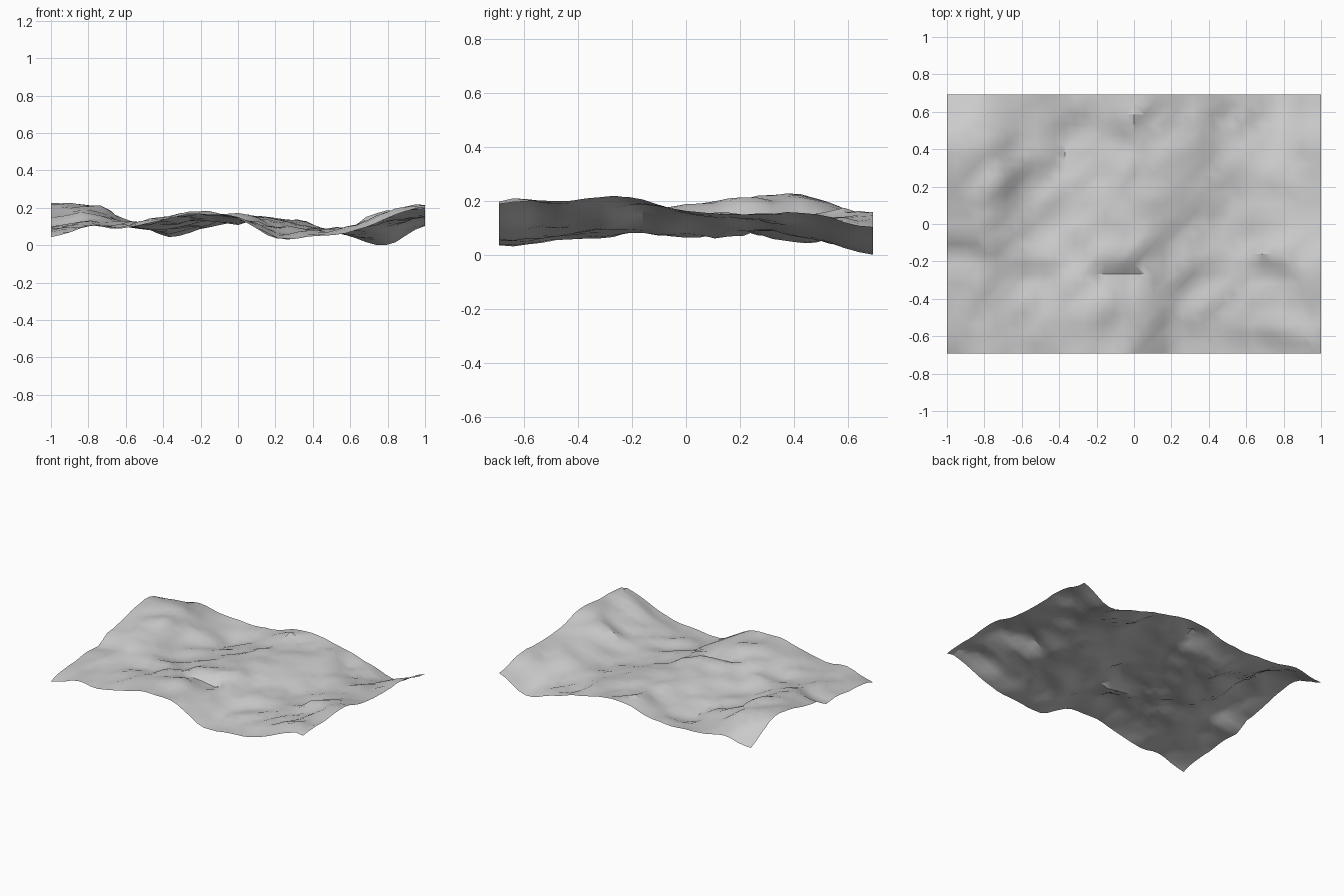
import bpy, bmesh, math
from mathutils import Vector, noise

cube = bpy.data.objects.get("Cube")
if cube:
    bpy.data.objects.remove(cube, do_unlink=True)

HALF_X, HALF_Y = 1.0, 0.692
CELLS_X, CELLS_Y = 38, 26

# Broad relief: rows run front to back, columns run from -x to +x
RELIEF = [
    [.04, .10, .09, .14, .165, .14, .04, .045, .075, .145, .18],
    [.08, .11, .11, .15, .17, .14, .075, .07, .10, .155, .20],
    [.10, .13, .115, .13, .15, .135, .10, .08, .10, .165, .21],
    [.14, .18, .115, .095, .13, .15, .12, .075, .09, .14, .16],
    [.20, .20, .125, .085, .11, .145, .14, .09, .09, .12, .15],
    [.215, .21, .12, .065, .09, .14, .14, .10, .07, .075, .15],
    [.10, .13, .10, .09, .10, .155, .14, .10, .045, .00, .10],
]

# Local mounds and hollows: x, y, radius, height
MOUNDS = [
    (.90, -.63, .09, .035),
    (.92, -.22, .10, .012),
    (-.93, .24, .09, .015),
    (-.57, .52, .10, -.015),
    (-.50, -.06, .09, -.02),
    (.56, -.07, .08, -.025),
    (.53, .12, .07, -.015),
    (-.20, -.40, .10, .012),
    (.92, .44, .08, .012),
    (-.98, -.60, .08, .015),
]

# Small scarps facing the front: x start, x end, y, height
FRONT_LEDGES = [
    (-.20, .02, -.23, .065),
    (.66, .82, -.23, .06),
    (-.60, -.44, -.23, .045),
    (-1.0, -.85, -.10, .04),
    (.10, .28, -.30, .025),
    (.68, .90, -.60, .03),
    (-.38, -.30, -.10, .025),
]

# Small scarps facing +x: y start, y end, x, height
SIDE_LEDGES = [
    (.13, .27, -.65, .05),
    (.32, .52, -.42, .03),
    (.45, .60, .42, .03),
    (.45, .60, .05, .025),
    (-.25, -.05, .14, .03),
    (-.65, -.50, .18, .02),
    (.12, .22, .48, .025),
]


def cubic(p, t):
    """Smooth curve through four neighbouring values."""
    a, b, c, d = p
    return b + .5 * t * (c - a + t * (2*a - 5*b + 4*c - d + t * (3*(b - c) + d - a)))


def sample(values, u):
    """Smooth value at fractional position u in a list."""
    n = len(values)
    i = min(int(u), n - 2)
    pts = [values[min(max(i + k, 0), n - 1)] for k in (-1, 0, 1, 2)]
    return cubic(pts, u - i)


def ledge(along, across, start, end, middle, amp):
    """Abrupt rise across the middle line that fades away on both sides."""
    side = min(max(min(along - start, end - along) / .05 + 1, 0), 1)
    d = (across - middle) / .05
    if abs(d) <= 1:
        rise = d
    else:
        rise = math.copysign(max(0, 1 - (abs(d) - 1) / 2.5), d)
    return amp * .5 * side * rise


def height(x, y):
    u = (x + HALF_X) / (2 * HALF_X) * (len(RELIEF[0]) - 1)
    v = (y + HALF_Y) / (2 * HALF_Y) * (len(RELIEF) - 1)
    z = sample([sample(row, u) for row in RELIEF], v)
    # Diagonal ripples, calmer along the border
    along, across = (x + y) * .707, (x - y) * .707
    calm = min(1, .5 + 4 * min(HALF_X - abs(x), HALF_Y - abs(y)))
    z += .010 * calm * noise.noise(Vector((along * 4, across * 7, 3.1)))
    z += .018 * calm * noise.noise(Vector((along * 8, across * 12, 8.4)))
    for mx, my, radius, rise in MOUNDS:
        z += rise * math.exp(-((x - mx) ** 2 + (y - my) ** 2) / radius ** 2)
    z += sum(ledge(x, y, *item) for item in FRONT_LEDGES)
    for start, end, middle, amp in SIDE_LEDGES:
        z += ledge(y, -x, start, end, -middle, amp)
    return z


# Terrain sheet
bm = bmesh.new()
bmesh.ops.create_grid(bm, x_segments=CELLS_X, y_segments=CELLS_Y, size=1)
for v in bm.verts:
    v.co.x *= HALF_X
    v.co.y *= HALF_Y
    v.co.z = height(v.co.x, v.co.y)
low = min(v.co.z for v in bm.verts)
for v in bm.verts:
    v.co.z -= low
bmesh.ops.triangulate(bm, faces=bm.faces[:])
mesh = bpy.data.meshes.new("terrain_sheet")
bm.to_mesh(mesh)
bm.free()
terrain = bpy.data.objects.new("terrain_sheet", mesh)
bpy.context.collection.objects.link(terrain)

# Plain grey surface
grey = bpy.data.materials.new("light_grey")
grey.use_nodes = True
colour = (.6, .6, .6, 1)
grey.diffuse_color = colour
grey.node_tree.nodes["Principled BSDF"].inputs["Base Color"].default_value = colour
mesh.materials.append(grey)

bpy.ops.object.select_all(action='DESELECT')
terrain.select_set(True)
bpy.context.view_layer.objects.active = terrain
bpy.ops.object.shade_smooth_by_angle(angle=math.radians(30))
